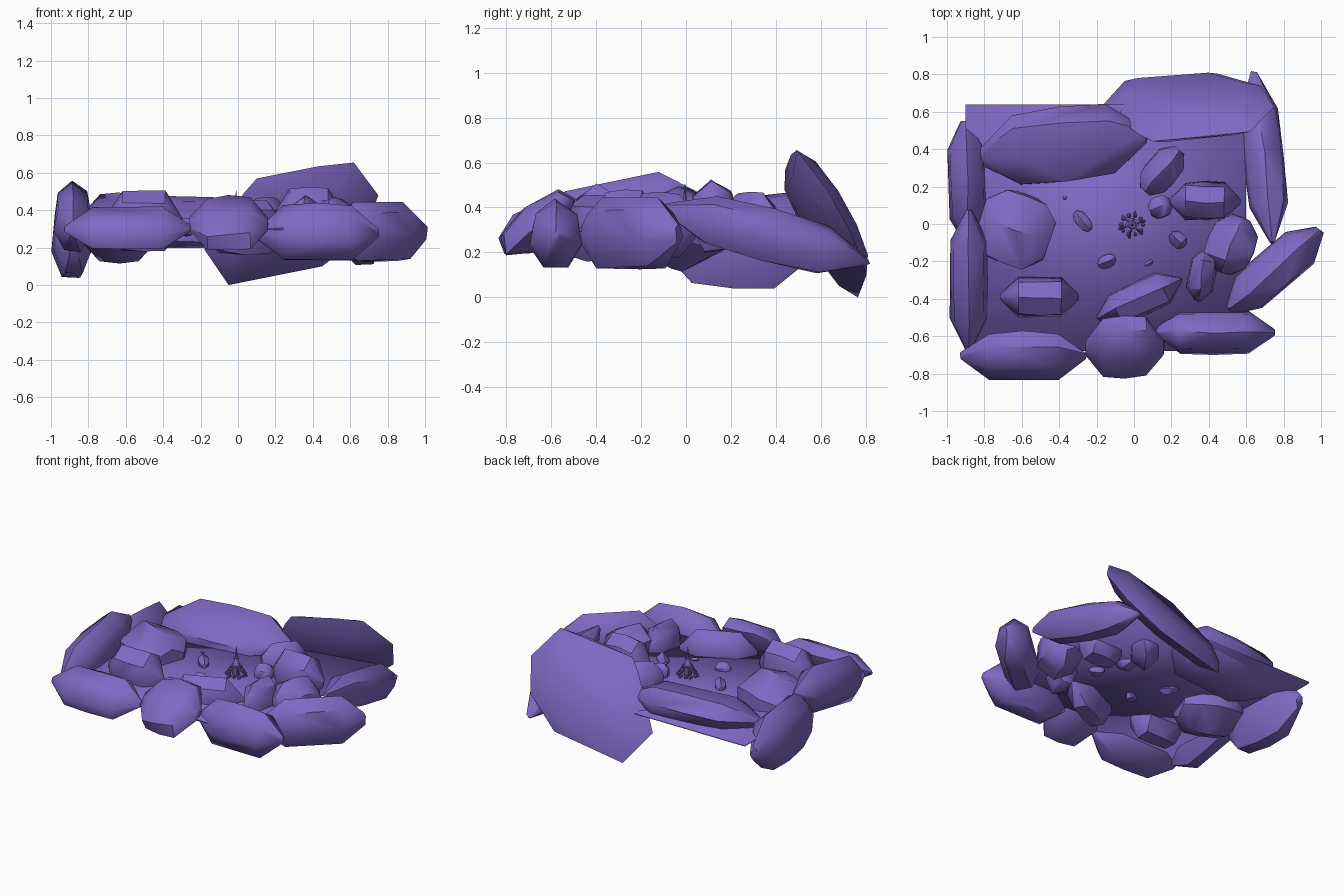
import bpy, bmesh, math, random
from mathutils import Matrix, Vector, Euler

if "Cube" in bpy.data.objects:
    bpy.data.objects.remove(bpy.data.objects["Cube"])

purple = bpy.data.materials.new("purple_stone")
purple.diffuse_color = (0.21, 0.14, 0.545, 1)
purple.use_nodes = True
purple.node_tree.nodes["Principled BSDF"].inputs["Base Color"].default_value = purple.diffuse_color


def finish(bm, name, angle):
    bmesh.ops.recalc_face_normals(bm, faces=bm.faces)
    me = bpy.data.meshes.new(name)
    bm.to_mesh(me)
    bm.free()
    ob = bpy.data.objects.new(name, me)
    bpy.context.collection.objects.link(ob)
    me.materials.append(purple)
    bpy.ops.object.select_all(action='DESELECT')
    ob.select_set(True)
    bpy.context.view_layer.objects.active = ob
    if angle is None:
        bpy.ops.object.shade_smooth()
    else:
        bpy.ops.object.shade_smooth_by_angle(angle=math.radians(angle))
    return ob


def hull(bm, pts, angle=0.12):
    vs = [bm.verts.new(p) for p in pts]
    bmesh.ops.convex_hull(bm, input=vs)
    loose = [v for v in bm.verts if not v.link_faces]
    bmesh.ops.delete(bm, geom=loose, context='VERTS')
    bmesh.ops.dissolve_limit(bm, angle_limit=angle, verts=bm.verts, edges=bm.edges)


# faceted boulder: tapered rings along local x, fitted to the half sizes
def boulder(name, loc, half, rot=(0, 0, 0), seed=0, blunt=0.15, sides=7):
    rnd = random.Random(seed)
    pts = []
    for x, r in ((-1, blunt), (-.56, .95), (0, 1), (.56, .95), (1, blunt)):
        turn = rnd.uniform(-.1, .1)
        for i in range(sides):
            a = math.tau * i / sides + math.pi / 2 + turn
            k = r * rnd.uniform(.95, 1.03)
            pts.append(Vector((x * rnd.uniform(.95, 1.0), k * math.cos(a), k * math.sin(a))))
    for ax in range(3):
        lo, hi = min(p[ax] for p in pts), max(p[ax] for p in pts)
        for p in pts:
            p[ax] = ((p[ax] - lo) / (hi - lo) * 2 - 1) * half[ax]
    m = Matrix.Translation(loc) @ Euler([math.radians(d) for d in rot]).to_matrix().to_4x4()
    bm = bmesh.new()
    hull(bm, [m @ p for p in pts])
    return finish(bm, name, 42)


# thin ground sheet, smooth shaded
bm = bmesh.new()
bmesh.ops.create_cube(bm, size=1, matrix=Matrix.Translation((-.15, -.02, .30)) @ Matrix.Diagonal((1.5, 1.32, .012, 1)))
finish(bm, "ground", None)

# leaning slab at the back right, outline in x and z on a tilted plane
outline = [(-.18, .19), (.03, .49), (.10, .57), (.43, .635), (.62, .655), (.75, .48),
           (.68, .28), (.45, .1), (.14, .03), (-.05, .0)]


def slab_y(x, z):
    return .775 - .62 * z + .2 * x


c = Vector((.28, .33))
nrm = Vector((-.2, 1, .62)).normalized()
pts = []
for x, z in outline:
    pts.append(Vector((x, slab_y(x, z), z)))
    for side in (-1, 1):
        q = c + (Vector((x, z)) - c) * .75
        pts.append(Vector((q.x, slab_y(q.x, q.y), q.y)) + nrm * .06 * side)
bm = bmesh.new()
hull(bm, pts)
finish(bm, "back_right_slab", 42)

# outer rim of boulders
boulder("front_left_boulder", (-.59, -.705, .305), (.34, .15, .09), (40, 0, 0), 1)
boulder("front_middle_boulder", (-.05, -.66, .33), (.21, .2, .09), (40, 0, 0), 2, .25)
boulder("front_right_boulder", (.425, -.58, .285), (.33, .12, .155), (0, 0, 0), 3)
boulder("right_boulder", (.75, -.245, .285), (.33, .12, .16), (0, 0, 41), 4, .25)
boulder("right_slab", (.69, .36, .28), (.48, .11, .12), (0, 15, 96), 5)
boulder("left_front_boulder", (-.885, -.3, .365), (.385, .105, .16), (0, -11, 90), 6)
boulder("left_back_boulder", (-.89, .22, .24), (.33, .11, .2), (0, 4, 92), 7, .25)
boulder("back_left_boulder", (-.38, .42, .345), (.46, .21, .13), (22, 0, 7), 8, .2)

# boulders standing on the ground
boulder("left_inner_boulder", (-.635, -.02, .305), (.2, .2, .19), (0, 0, -20), 9, .5, 6)
boulder("front_left_inner_boulder", (-.505, -.39, .345), (.21, .11, .165), (0, 0, 0), 10)
boulder("front_inner_boulder", (.03, -.4, .31), (.25, .1, .15), (0, 0, 25), 11)
boulder("right_front_inner_boulder", (.365, -.275, .33), (.14, .075, .15), (0, 0, 80), 12, .2)
boulder("right_inner_boulder", (.52, -.11, .32), (.16, .13, .15), (0, 0, 70), 13, .4, 6)
boulder("right_back_inner_boulder", (.38, .125, .36), (.19, .105, .165), (0, 0, 0), 14)
boulder("back_inner_boulder", (.15, .285, .33), (.145, .09, .14), (0, 0, 50), 15, .4, 6)

# small stones poking through the ground
boulder("small_stone_a", (.14, .09, .32), (.06, .06, .07), (0, 0, 20), 16, .5, 6)
boulder("small_stone_b", (-.275, .015, .31), (.065, .035, .05), (0, 0, -50), 17, .4, 6)
boulder("small_stone_c", (-.145, -.2, .31), (.05, .035, .05), (0, 0, 25), 18, .4, 5)
boulder("small_stone_d", (.235, -.085, .31), (.05, .04, .055), (0, 0, -40), 19, .4, 5)
boulder("pebble_a", (-.37, .14, .31), (.01, .01, .012), (0, 0, 0), 20, .4, 5)
boulder("pebble_b", (.08, -.21, .31), (.025, .012, .015), (0, 0, 30), 21, .4, 5)

# tiny centrepiece: stone ring, leaning sticks, bowl and spire
cx, cy = -.01, -.005


def cone(bm, r1, r2, a, b, seg=8):
    a, b = Vector(a), Vector(b)
    d = b - a
    m = Matrix.Translation((a + b) / 2) @ d.to_track_quat('Z', 'Y').to_matrix().to_4x4()
    bmesh.ops.create_cone(bm, cap_ends=True, segments=seg, radius1=r1, radius2=r2, depth=d.length, matrix=m)


bm = bmesh.new()
for i in range(10):
    a = math.tau * i / 10
    p = (cx + .058 * math.cos(a), cy + .052 * math.sin(a), .315)
    bmesh.ops.create_icosphere(bm, subdivisions=1, radius=.011 + .003 * (i % 2), matrix=Matrix.Translation(p))
finish(bm, "centre_stones", 30)

bm = bmesh.new()
for i in range(6):
    a = math.tau * i / 6 + .3
    u = Vector((math.cos(a), math.sin(a), 0))
    o = Vector((cx, cy, 0))
    cone(bm, .007, .004, o + u * .07 + Vector((0, 0, .305)), o + u * .025 + Vector((0, 0, .38)), 6)
finish(bm, "centre_sticks", 30)

bm = bmesh.new()
cone(bm, .022, .036, (cx, cy, .305), (cx, cy, .375), 12)
cone(bm, .024, .010, (cx, cy, .375), (cx, cy, .42), 10)
cone(bm, .009, .0015, (cx, cy, .42), (cx, cy, .505), 6)
cone(bm, .018, .018, (cx, cy, .42), (cx, cy, .427), 10)
finish(bm, "centre_spire", 30)
